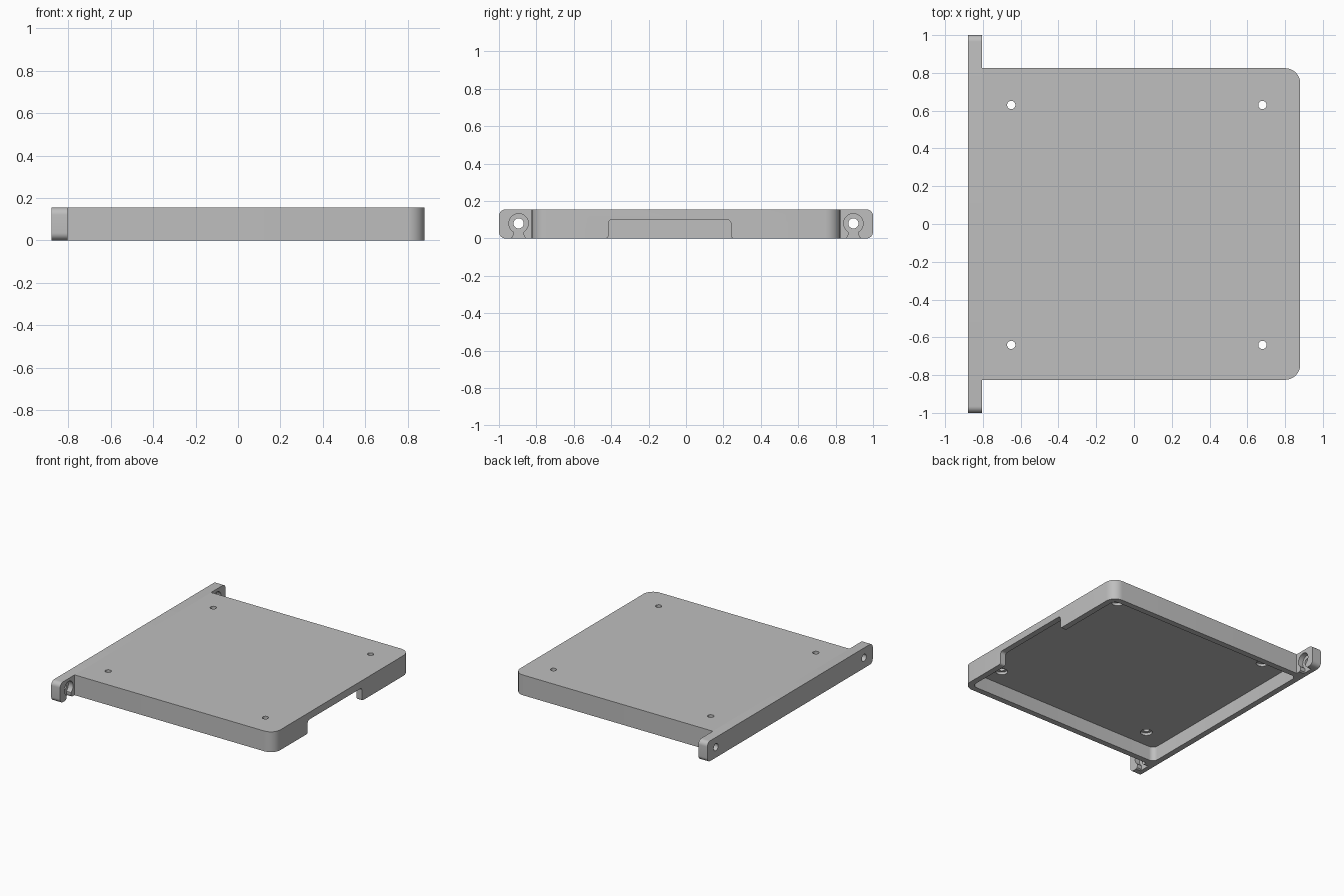
import bpy, bmesh, math
from mathutils import Vector

cube = bpy.data.objects.get("Cube")
if cube:
    bpy.data.objects.remove(cube)

H = 0.155       # overall height
CEILING = 0.11  # underside of the top plate
HALF_Y = 0.825
HALF_X = 0.88

grey = bpy.data.materials.new("plain_grey")
grey.use_nodes = True
colour = (0.52, 0.52, 0.52, 1)
grey.diffuse_color = colour
grey.node_tree.nodes["Principled BSDF"].inputs["Base Color"].default_value = colour


def fillet(corners, steps=8):
    """Round each (u, v, radius) corner of a closed outline."""
    out = []
    for i, (u, v, r) in enumerate(corners):
        p = Vector((u, v))
        if not r:
            out.append(p)
            continue
        a = (Vector(corners[i - 1][:2]) - p).normalized()
        b = (Vector(corners[(i + 1) % len(corners)][:2]) - p).normalized()
        half = a.angle(b) / 2
        centre = p + (a + b).normalized() * (r / math.sin(half))
        start = p + a * (r / math.tan(half)) - centre
        end = p + b * (r / math.tan(half)) - centre
        sweep = math.atan2(start.x * end.y - start.y * end.x, start.dot(end))
        for k in range(steps + 1):
            t = sweep * k / steps
            c, s = math.cos(t), math.sin(t)
            out.append(centre + Vector((c * start.x - s * start.y, s * start.x + c * start.y)))
    return out


def circle(u, v, r, n=32):
    return [Vector((u + r * math.cos(math.tau * k / n), v + r * math.sin(math.tau * k / n)))
            for k in range(n)]


def prism(name, outline, axis, lo, hi):
    """Extrude an outline along z (outline in xy) or x (outline in yz)."""
    place = (lambda p, d: (p.x, p.y, d)) if axis == "z" else (lambda p, d: (d, p.x, p.y))
    bm = bmesh.new()
    base = bm.faces.new([bm.verts.new(place(p, lo)) for p in outline])
    made = bmesh.ops.extrude_face_region(bm, geom=[base])["geom"]
    shift = Vector(place(Vector((0, 0)), hi - lo))
    bmesh.ops.translate(bm, vec=shift, verts=[g for g in made if isinstance(g, bmesh.types.BMVert)])
    bmesh.ops.recalc_face_normals(bm, faces=bm.faces)
    mesh = bpy.data.meshes.new(name)
    bm.to_mesh(mesh)
    bm.free()
    obj = bpy.data.objects.new(name, mesh)
    bpy.context.collection.objects.link(obj)
    mesh.materials.append(grey)
    return obj


helpers = []


def combine(target, tool, operation="DIFFERENCE"):
    mod = target.modifiers.new(tool.name, "BOOLEAN")
    mod.operation = operation
    mod.solver = "EXACT"
    mod.object = tool
    tool.hide_render = True
    helpers.append(tool)


# Main tray, rounded on its free corners
tray = prism("mounting_tray", fillet([
    (-HALF_X, -HALF_Y, 0), (HALF_X, -HALF_Y, 0.08),
    (HALF_X, HALF_Y, 0.08), (-HALF_X, HALF_Y, 0)]), "z", 0, H)

# End bar whose tips form the two mounting ears
combine(tray, prism("ear_bar", fillet([
    (-1, 0, 0.035), (1, 0, 0.035), (1, H, 0.035), (-1, H, 0.035)]),
    "x", -HALF_X, -0.805), "UNION")

# Hollow underside
wall = 0.045
ix, iy = HALF_X - wall, HALF_Y - wall
combine(tray, prism("cavity", fillet([
    (-ix, -iy, 0.04), (ix, -iy, 0.04), (ix, iy, 0.04), (-ix, iy, 0.04)]),
    "z", -0.1, CEILING))

# Wide notch in the free edge, flared at the bottom
combine(tray, prism("edge_notch", fillet([
    (-0.45, -0.02, 0), (0.27, -0.02, 0), (0.27, 0, 0), (0.24, 0, 0.015),
    (0.24, 0.1, 0.02), (-0.415, 0.1, 0.02), (-0.415, 0, 0.015), (-0.45, 0, 0)]),
    "x", 0.8, 1))

# Screw holes with recesses beneath
for x in (-0.65, 0.68):
    for y in (-0.64, 0.63):
        combine(tray, prism("screw_hole", circle(x, y, 0.022), "z", 0.05, 0.3))
        combine(tray, prism("screw_recess", circle(x, y, 0.042), "z", 0.05, CEILING + 0.02))

# Ear holes, each with a round pocket open to the bottom
for y in (-0.895, 0.895):
    zc = 0.08
    combine(tray, prism("ear_hole", circle(y, zc, 0.027), "x", -1, -0.7))
    pocket = [Vector((y + 0.052 * math.cos(a), zc + 0.052 * math.sin(a)))
              for a in (math.radians(-58 + 296 * k / 32) for k in range(33))]
    pocket += [Vector((y + u, v)) for u, v in (
        (-0.027, 0.02), (-0.031, 0.008), (-0.042, 0), (-0.042, -0.02),
        (0.042, -0.02), (0.042, 0), (0.031, 0.008), (0.027, 0.02))]
    combine(tray, prism("ear_pocket", pocket, "x", -0.845, -0.7))

# Bake the cuts, drop the helpers, keep sharp edges crisp
bpy.context.view_layer.update()
baked = bpy.data.meshes.new_from_object(
    tray.evaluated_get(bpy.context.evaluated_depsgraph_get()))
tray.modifiers.clear()
tray.data = baked
baked.name = "mounting_tray"
baked.materials.clear()
baked.materials.append(grey)
for poly in baked.polygons:
    poly.material_index = 0
for obj in helpers:
    bpy.data.objects.remove(obj)
for obj in bpy.context.selected_objects:
    obj.select_set(False)
tray.select_set(True)
bpy.context.view_layer.objects.active = tray
bpy.ops.object.shade_smooth_by_angle(angle=math.radians(30))
